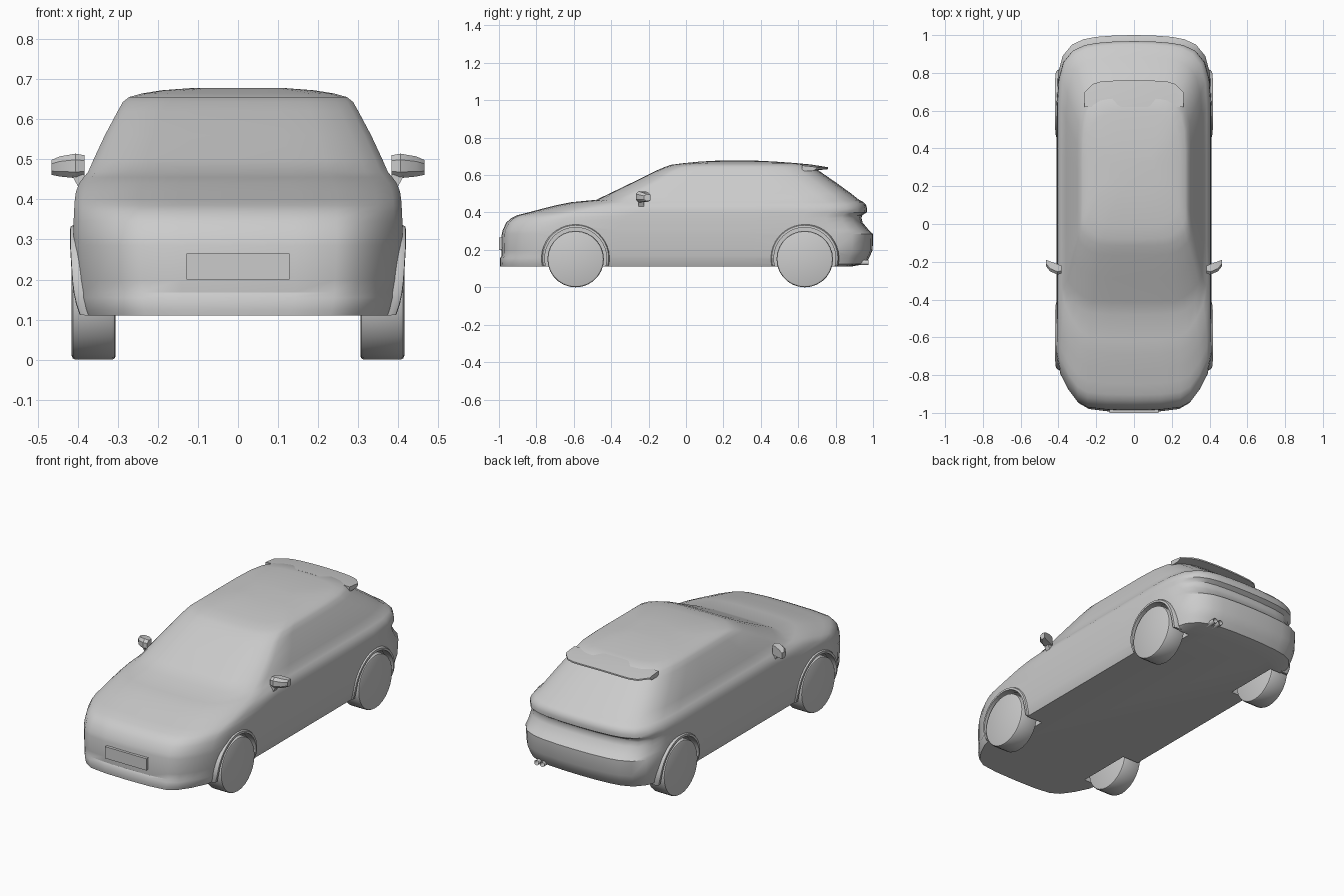
import bpy, bmesh, math
from mathutils import Matrix, Vector

if "Cube" in bpy.data.objects:
    bpy.data.objects.remove(bpy.data.objects["Cube"])

WHEEL_Y = (-0.59, 0.635)

# horizontal body slices: z, front y, rear y, half width, front corner, rear corner
LAYERS = [
    (0.110, -0.993, 0.880, 0.385, 1.0, 0.8),
    (0.125, -0.995, 0.958, 0.391, 1.0, 0.9),
    (0.155, -0.994, 0.978, 0.399, 1.0, 1.0),
    (0.168, -0.986, 0.984, 0.401, 1.0, 1.0),
    (0.200, -0.988, 0.998, 0.405, 1.0, 1.0),
    (0.285, -0.985, 1.000, 0.410, 1.0, 1.0),
    (0.305, -0.980, 0.978, 0.410, 1.0, 1.0),
    (0.345, -0.962, 0.945, 0.410, 1.0, 0.95),
    (0.370, -0.935, 0.938, 0.409, 1.0, 0.95),
    (0.385, -0.905, 0.942, 0.408, 1.0, 0.95),
    (0.400, -0.845, 0.966, 0.407, 1.0, 1.0),
    (0.420, -0.770, 0.968, 0.404, 1.0, 1.0),
    (0.440, -0.690, 0.963, 0.396, 1.0, 1.0),
    (0.455, -0.615, 0.950, 0.385, 1.0, 1.0),
    (0.468, -0.480, 0.925, 0.374, 0.55, 1.0),
    (0.500, -0.412, 0.885, 0.360, 0.52, 1.0),
    (0.560, -0.288, 0.802, 0.332, 0.45, 0.95),
    (0.620, -0.167, 0.715, 0.300, 0.35, 0.9),
    (0.643, -0.115, 0.690, 0.287, 0.35, 0.9),
    (0.655, -0.080, 0.670, 0.272, 0.4, 0.9),
    (0.664, -0.010, 0.590, 0.240, 0.4, 0.6),
    (0.672, 0.070, 0.480, 0.190, 0.4, 0.4),
    (0.678, 0.180, 0.360, 0.110, 0.15, 0.15),
]
# rounded corners in plan: fraction of half width, setback
FRONT = [(0, 0), (.35, .003), (.6, .015), (.73, .045), (.85, .11), (.95, .19), (1, .29)]
REAR = [(1, .33), (.98, .2), (.92, .11), (.8, .05), (.65, .022), (.5, .01), (.25, .002), (0, 0)]


def half_width(z):
    for a, b in zip(LAYERS, LAYERS[1:]):
        if a[0] <= z <= b[0]:
            return a[3] + (b[3] - a[3]) * (z - a[0]) / (b[0] - a[0])
    return LAYERS[0][3]


def slice_ring(z, yf, yr, w, cf, cr):
    half = [(f * w, yf + d * cf) for f, d in FRONT]
    a, b = half[-1][1], yr - REAR[0][1] * cr
    half += [(w, a + (b - a) * t) for t in (.25, .5, .75)]
    half += [(f * w, yr - d * cr) for f, d in REAR]
    ring = half + [(-x, y) for x, y in half[-2:0:-1]]
    return [(x, y, z) for x, y in ring]


def finish(name, bm, mirror=False, bevel=0, angle=30, cutter=None):
    bmesh.ops.recalc_face_normals(bm, faces=bm.faces)
    me = bpy.data.meshes.new(name)
    bm.to_mesh(me)
    bm.free()
    ob = bpy.data.objects.new(name, me)
    bpy.context.collection.objects.link(ob)
    bpy.ops.object.select_all(action='DESELECT')
    bpy.context.view_layer.objects.active = ob
    ob.select_set(True)
    if bevel:
        m = ob.modifiers.new("bevel", 'BEVEL')
        m.width, m.segments = bevel, 2
        m.limit_method = 'ANGLE'
    if mirror:
        ob.modifiers.new("mirror", 'MIRROR')
    if cutter:
        m = ob.modifiers.new("cut", 'BOOLEAN')
        m.operation, m.solver, m.object = 'DIFFERENCE', 'EXACT', cutter
    for m in list(ob.modifiers):
        bpy.ops.object.modifier_apply(modifier=m.name)
    bpy.ops.object.shade_smooth_by_angle(angle=math.radians(angle))
    return ob


def loft(bm, rings, caps=True):
    vs = [[bm.verts.new(p) for p in r] for r in rings]
    n = len(vs[0])
    for a, b in zip(vs, vs[1:]):
        for i in range(n):
            j = (i + 1) % n
            bm.faces.new((a[i], a[j], b[j], b[i]))
    if caps:
        bm.faces.new(vs[0][::-1])
        bm.faces.new(vs[-1])


def cylinder(bm, p0, p1, r, seg):
    p0, p1 = Vector(p0), Vector(p1)
    rot = (p1 - p0).to_track_quat('Z', 'Y').to_matrix().to_4x4()
    bmesh.ops.create_cone(bm, cap_ends=True, segments=seg, radius1=r, radius2=r,
                          depth=(p1 - p0).length,
                          matrix=Matrix.Translation((p0 + p1) / 2) @ rot)


# wheel well cutter
bm = bmesh.new()
for y in WHEEL_Y:
    cylinder(bm, (.285, y, .155), (.55, y, .155), .168, 32)
cutter = finish("wheel_well_cutter", bm, mirror=True)
cutter.hide_render = True

# body shell
bm = bmesh.new()
loft(bm, [slice_ring(*l) for l in LAYERS])
finish("car_body", bm, angle=35, cutter=cutter)
bpy.data.objects.remove(cutter)

# wheels
bm = bmesh.new()
for y in WHEEL_Y:
    cylinder(bm, (.305, y, .151), (.415, y, .151), .151, 28)
finish("wheels", bm, mirror=True, bevel=.01)

# flared wheel arch lips
bm = bmesh.new()
for y in WHEEL_Y:
    rings = []
    for i in range(25):
        a = math.radians(-14 + 208 * i / 24)
        ring = []
        for r, dx in ((.183, -.004), (.177, .008), (.165, .009), (.165, -.04), (.183, -.04)):
            z = max(.11, .155 + r * math.sin(a))
            ring.append((half_width(z) + dx, y + r * math.cos(a), z))
        rings.append(ring)
    loft(bm, rings)
finish("wheel_arches", bm, mirror=True)

# roof spoiler
bm = bmesh.new()
rings = []
for i in range(13):
    x = -.262 + .524 * i / 12
    t = abs(x) / .262
    back = .76 - .008 * t ** 2 - .055 * t ** 8
    zt = lambda y: .658 - (y - .66) * .16 - .15 * x * x
    rings.append([(x, .62, zt(.64)), (x, .67, zt(.67)), (x, back, zt(back)),
                  (x, back, zt(back) - .008), (x, .68, .63 - .1 * x * x), (x, .62, .63 - .1 * x * x)])
loft(bm, rings)
finish("roof_spoiler", bm)

# number plate panel
bm = bmesh.new()
bmesh.ops.create_cube(bm, size=1, matrix=Matrix.Translation((0, -.99, .2325))
                      @ Matrix.Diagonal((.257, .02, .066, 1)))
finish("front_plate", bm)

# door mirrors: housing lofted outward, with a short stalk
bm = bmesh.new()
rings = []
for x, y0, y1, z0, z1 in ((.383, -.262, -.222, .456, .510), (.405, -.268, -.212, .453, .514),
                          (.445, -.250, -.198, .457, .507), (.465, -.225, -.190, .461, .498)):
    c = (z1 - z0) * .25
    rings.append([(x, y0, z0 + c), (x, y0, z1 - c), (x, y0 + .015, z1), (x, y1, z1 - .003),
                  (x, y1, z0 + .003), (x, y0 + .015, z0)])
loft(bm, rings)
loft(bm, [[(x, y, z) for x, y in ((x0, -.255), (x1, -.255), (x1, -.225), (x0, -.225))]
          for x0, x1, z in ((.365, .397, .428), (.385, .415, .462))])
finish("door_mirrors", bm, mirror=True)

# twin exhaust tips on the right side
bm = bmesh.new()
for x in (.215, .25):
    cylinder(bm, (x, .88, .132), (x, .975, .132), .014, 14)
tips = [f for f in bm.faces if f.normal.y > .9 and f.calc_center_median().y > .97]
bmesh.ops.inset_individual(bm, faces=tips, thickness=.003)
for f in tips:
    bmesh.ops.translate(bm, verts=f.verts, vec=(0, -.03, 0))
finish("exhaust_tips", bm)
